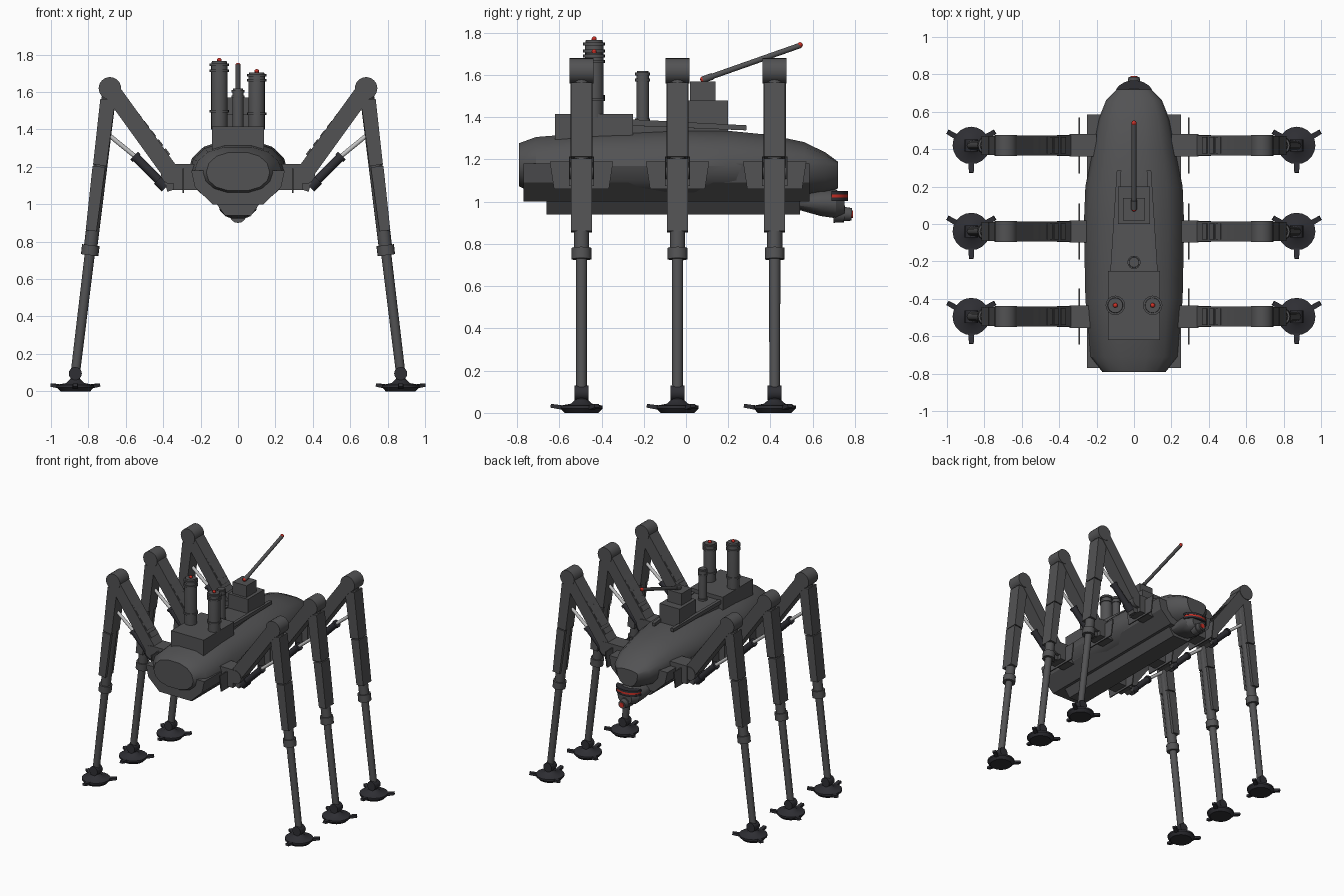
import bpy, bmesh
from math import cos, sin, pi, radians, copysign
from mathutils import Vector

cube = bpy.data.objects.get("Cube")
if cube:
    bpy.data.objects.remove(cube)


def material(name, r, g, b):
    m = bpy.data.materials.new(name)
    m.use_nodes = True
    m.diffuse_color = (r, g, b, 1)
    m.node_tree.nodes["Principled BSDF"].inputs["Base Color"].default_value = (r, g, b, 1)
    return m


GREY = material("gunmetal grey", 0.085, 0.085, 0.088)
DARK = material("dark steel", 0.028, 0.028, 0.034)
ROD = material("polished steel", 0.55, 0.55, 0.55)
RED = material("red lamp", 0.6, 0.03, 0.02)


def loft(name, rings, mat=GREY, mirror=False):
    """Skin a list of equal-length point rings and cap both ends."""
    bm = bmesh.new()
    rows = [[bm.verts.new(p) for p in r] for r in rings]
    n = len(rows[0])
    for a, b in zip(rows, rows[1:]):
        for i in range(n):
            j = (i + 1) % n
            bm.faces.new((a[i], a[j], b[j], b[i]))
    bm.faces.new(rows[0])
    bm.faces.new(rows[-1])
    bmesh.ops.recalc_face_normals(bm, faces=bm.faces)
    me = bpy.data.meshes.new(name)
    bm.to_mesh(me)
    bm.free()
    me.materials.append(mat)
    me.shade_smooth()
    me.set_sharp_from_angle(angle=radians(32))
    ob = bpy.data.objects.new(name, me)
    bpy.context.collection.objects.link(ob)
    if mirror:
        ob.modifiers.new("mirror", 'MIRROR').use_axis[0] = True
    return ob


def frame(p, q):
    d = (q - p).normalized()
    if abs(d.y) < 0.1:
        v = Vector((0, 1, 0))
        return v.cross(d), v
    u = d.cross(Vector((0, 0, 1))).normalized()
    return u.cross(d), u


def beam(name, p, q, stations, mat=GREY, mirror=False, shift=0):
    """Rectangular bar; stations are (t, half depth, half width)."""
    p, q = Vector(p), Vector(q)
    u, v = frame(p, q)
    corners = ((1, 1), (-1, 1), (-1, -1), (1, -1))
    rings = [[p.lerp(q, t) + u * (a * x + shift) + v * b * y for x, y in corners]
             for t, a, b in stations]
    return loft(name, rings, mat, mirror)


def tube(name, p, q, stations, mat=GREY, mirror=False, n=16):
    """Round bar; stations are (t, radius)."""
    p, q = Vector(p), Vector(q)
    u, v = frame(p, q)
    rings = [[p.lerp(q, t) + (u * cos(i * 2 * pi / n) + v * sin(i * 2 * pi / n)) * r
              for i in range(n)] for t, r in stations]
    return loft(name, rings, mat, mirror)


def rod(name, p, q, r, mat=GREY, mirror=False, n=16):
    return tube(name, p, q, ((0, r), (1, r)), mat, mirror, n)


def box(name, lo, hi, mat=GREY, mirror=False):
    (x0, y0, z0), (x1, y1, z1) = lo, hi
    return loft(name, [[(x0, y0, z), (x1, y0, z), (x1, y1, z), (x0, y1, z)]
                       for z in (z0, z1)], mat, mirror)


def lamp(name, c, r):
    c = Vector(c)
    up = Vector((0, 0, r))
    tube(name, c - up, c + up, [((1 - cos(a * pi / 6)) / 2, max(r * sin(a * pi / 6), r * 0.05))
                               for a in range(7)], RED, n=10)


# hull: rounded sections along y as (y, half width, top, bottom)
def section(y, w, top, bottom, n=14):
    mid = 1.17 if bottom > 1 else (top + bottom) / 2
    pts = []
    for i in range(n):
        c, s = cos(2 * pi * i / n), sin(2 * pi * i / n)
        x = copysign(abs(c) ** 0.8, c) * w
        pts.append((x, y, mid + s * (top - mid if s > 0 else mid - bottom)))
    return pts


hull = ((-0.79, 0.17, 1.28, 1.07), (-0.71, 0.235, 1.31, 1.03), (-0.4, 0.26, 1.335, 1.01),
        (0, 0.268, 1.345, 1.01), (0.2, 0.26, 1.34, 1.01), (0.4, 0.222, 1.32, 1.02),
        (0.56, 0.19, 1.285, 1.03), (0.66, 0.15, 1.235, 1.04), (0.72, 0.09, 1.19, 1.06))
loft("hull", [section(*s) for s in hull])

# belly tray and keel
tray = ((-0.25, 1.18), (0.25, 1.18), (0.23, 1.09), (0.135, 1.0), (-0.135, 1.0), (-0.23, 1.09))
loft("belly_tray", [[(x * k, y, z) for x, z in tray] for y, k in ((-0.77, 1), (0.585, 1))])
keel = ((-0.12, 1.01), (0.12, 1.01), (0.07, 0.94), (-0.07, 0.94))
loft("keel", [[(x, y, z) for x, z in keel] for y in (-0.66, 0.54)])

# head with visor slit and snout
head = ((0.5, 0.09, 1.03, 0.97), (0.64, 0.105, 1.06, 0.93), (0.71, 0.095, 1.06, 0.92),
        (0.75, 0.06, 1.03, 0.935))
loft("head", [section(*s) for s in head])
for name, z, mat, r in (("visor_lower", 1.012, DARK, 0.103), ("visor_lens", 1.027, RED, 0.098),
                        ("visor_upper", 1.042, DARK, 0.103)):
    arc = [(r * sin(a * pi / 12), 0.69 + 0.078 * cos(a * pi / 12)) for a in range(-6, 7)]
    loft(name, [[(x, y, z + h) for x, y in arc] for h in (-0.008, 0.008)], mat)
tube("snout", (0, 0.7, 0.945), (0, 0.785, 0.94), ((0, 0.045), (0.6, 0.04), (0.6, 0.033), (1, 0.03)))
rod("snout_lens", (0, 0.78, 0.94), (0, 0.79, 0.94), 0.018, RED)

# deckhouse and funnels
box("deckhouse", (-0.14, -0.62, 1.27), (0.14, -0.25, 1.415))


def funnel(name, x, y, z0, z1, r):
    tube(name, (x, y, z0), (x, y, z1), ((0, r), (0.93, r), (1, r * 0.9)))
    h = z1 - z0
    for t in (0.25, 0.84, 0.93):
        rod(name + "_band", (x, y, z0 + h * t), (x, y, z0 + h * t + 0.014), r * 1.18)


for name, x, top in (("right_funnel", -0.1, 1.765), ("left_funnel", 0.1, 1.705)):
    funnel(name, x, -0.435, 1.4, top, 0.044)
    lamp(name + "_lamp", (x, -0.435, top + 0.005), 0.013)
funnel("small_funnel", 0, -0.205, 1.3, 1.62, 0.03)

# gun mount, barrel and deck rails
box("gun_base", (-0.085, 0.0, 1.3), (0.085, 0.2, 1.48))
box("gun_turret", (-0.06, 0.02, 1.47), (0.06, 0.14, 1.57))
beam("gun_plinth", (0, -0.26, 1.345), (0, 0.15, 1.34), ((0, 0.04, 0.11), (1, 0.02, 0.085)))
tube("gun_barrel", (0, 0.08, 1.578), (0, 0.54, 1.74),
     ((0, 0.016), (0.1, 0.016), (0.1, 0.013), (1, 0.013)))
lamp("gun_breech_lamp", (0, 0.08, 1.58), 0.014)
lamp("gun_muzzle_lamp", (0, 0.54, 1.742), 0.014)
beam("deck_rail", (0.115, -0.26, 1.375), (0.08, 0.285, 1.35),
     ((0, 0.015, 0.012), (1, 0.012, 0.012)), mirror=True)

# legs: one side is built, the other is mirrored
HIP, KNEE, ANKLE = Vector((0.33, 0, 1.16)), Vector((0.685, 0, 1.62)), Vector((0.87, 0, 0.095))

for leg, y in (("rear", 0.42), ("middle", -0.04), ("front", -0.495)):
    off = Vector((0, y, 0))
    hip, knee, ankle = HIP + off, KNEE + off, ANKLE + off
    side = Vector((0, 0.057, 0))

    def part(name):
        return leg + "_" + name

    # hip joint and side armour plate
    box(part("hip_block"), (0.2, y - 0.06, 1.075), (0.345, y + 0.06, 1.215), mirror=True)
    rod(part("hip_pin"), hip + Vector((0.03, 0, 0)) - side, hip + Vector((0.03, 0, 0)) + side,
        0.052, mirror=True)
    plate = ((-0.15, 1.19), (0.15, 1.19), (0.13, 1.06), (-0.13, 1.06))
    loft(part("side_plate"), [[(x, y + a, z) for a, z in plate] for x in (0.288, 0.297)], mirror=True)

    # thigh with cross ribs
    beam(part("thigh"), hip + Vector((0.03, 0, 0.01)), knee, ((0, 0.046, 0.053), (1, 0.046, 0.053)),
         mirror=True)
    for i in range(7):
        t = 0.16 + i * 0.105
        beam(part("thigh_rib"), hip.lerp(knee, t) + Vector((0.02, 0, 0)),
             hip.lerp(knee, t + 0.07) + Vector((0.02, 0, 0)),
             ((0, 0.01, 0.044), (1, 0.01, 0.044)), mirror=True, shift=-0.046)

    # knee drum
    rod(part("knee"), knee - side, knee + side, 0.06, mirror=True, n=24)

    # hydraulic piston
    low, mid, high = (Vector(p) + off for p in ((0.385, 0, 1.09), (0.555, 0, 1.26), (0.69, 0, 1.37)))
    tube(part("piston_barrel"), low, mid, ((0, 0.032), (0.25, 0.032), (0.25, 0.024), (0.92, 0.024),
                                          (0.92, 0.029), (1, 0.029)), DARK, True)
    rod(part("piston_rod"), mid, high, 0.012, ROD, True)
    beam(part("piston_bracket"), hip + Vector((0, 0, -0.05)), low, ((0, 0.025, 0.03), (1, 0.025, 0.03)),
         mirror=True)

    # shin: inner tube, armour plates, collar and slim lower tube
    tube(part("shin_tube"), knee, ankle, ((0.03, 0.038), (0.55, 0.036), (0.55, 0.047), (0.585, 0.047),
                                         (0.585, 0.027), (1, 0.025)), mirror=True)
    beam(part("upper_shin_plate"), knee, ankle, ((0.04, 0.04, 0.05), (0.27, 0.036, 0.05)), mirror=True,
         shift=-0.004)
    beam(part("lower_shin_plate"), knee, ankle, ((0.275, 0.034, 0.05), (0.5, 0.029, 0.05)), mirror=True,
         shift=-0.008)

    # ankle and foot with three toes
    rod(part("ankle"), ankle - side * 0.58, ankle + side * 0.58, 0.035, DARK, True)
    sole = Vector((0.87, y, 0))
    tube(part("foot"), sole, ankle, ((0, 0.08), (0.22, 0.1), (0.36, 0.1), (0.46, 0.05), (0.7, 0.025),
                                     (0.8, 0.025)), DARK, True, 20)
    for k in range(3):
        a = -pi / 2 + k * 2 * pi / 3
        d = Vector((cos(a), sin(a), 0))
        beam(part("toe"), sole + d * 0.07 + Vector((0, 0, 0.022)), sole + d * 0.146 + Vector((0, 0, 0.034)),
             ((0, 0.011, 0.015), (1, 0.009, 0.013)), DARK, True)
